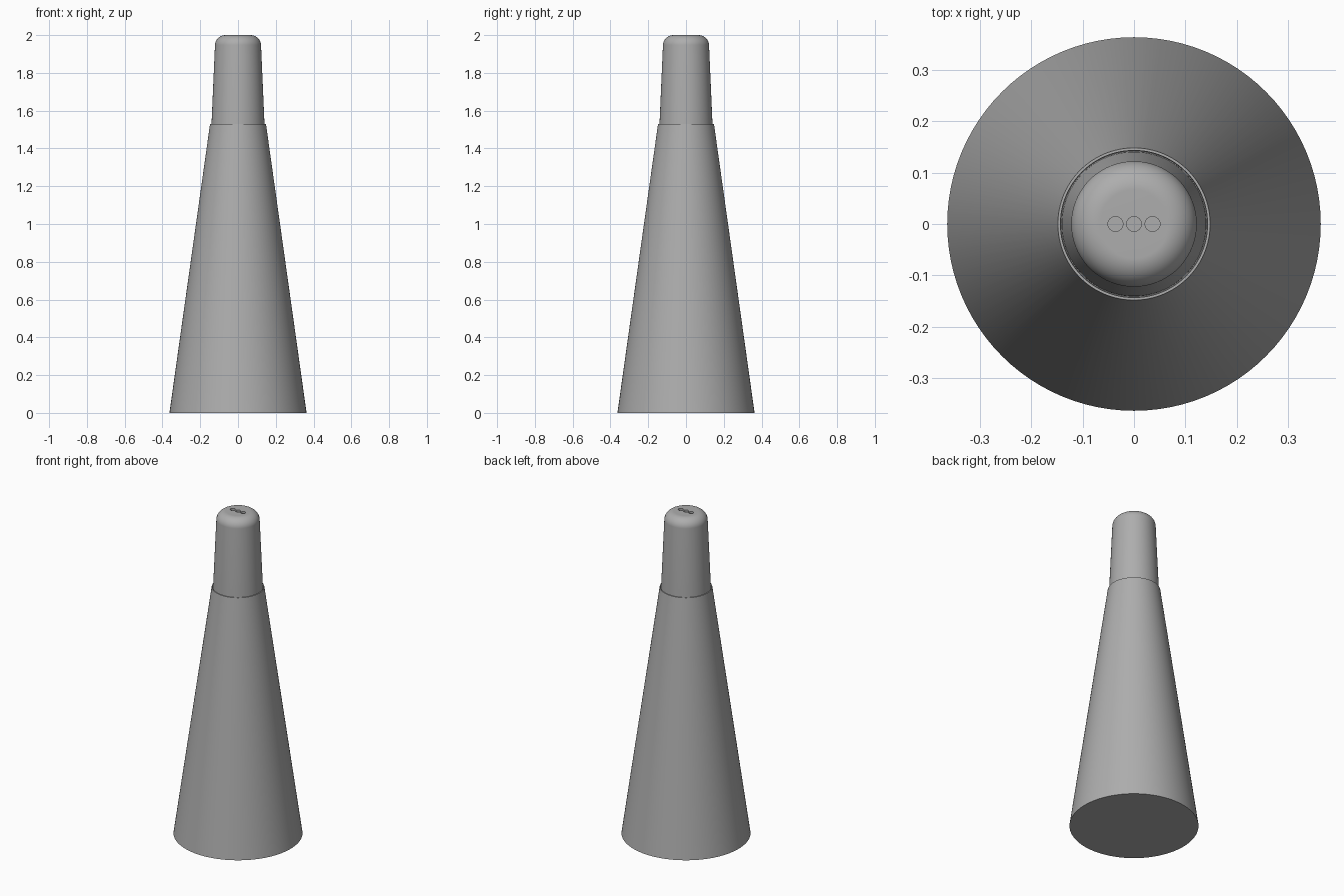
import bpy, bmesh, math

if "Cube" in bpy.data.objects:
    bpy.data.objects.remove(bpy.data.objects["Cube"])

SEGMENTS = 96

# Dark grey finish
grey = bpy.data.materials.new("dark_grey")
grey.diffuse_color = (0.42, 0.42, 0.42, 1)
grey.use_nodes = True
grey.node_tree.nodes["Principled BSDF"].inputs["Base Color"].default_value = grey.diffuse_color


def lathe(name, profile):
    """Revolve (radius, z) points around z; the ends are closed with caps."""
    bm = bmesh.new()
    rings = []
    for r, z in profile:
        rings.append([bm.verts.new((r * math.cos(2 * math.pi * i / SEGMENTS),
                                    r * math.sin(2 * math.pi * i / SEGMENTS), z))
                      for i in range(SEGMENTS)])
    for low, high in zip(rings, rings[1:]):
        for i in range(SEGMENTS):
            j = (i + 1) % SEGMENTS
            bm.faces.new((low[i], low[j], high[j], high[i]))
    bm.faces.new(rings[0][::-1])
    bm.faces.new(rings[-1])
    bmesh.ops.recalc_face_normals(bm, faces=bm.faces)
    mesh = bpy.data.meshes.new(name)
    bm.to_mesh(mesh)
    bm.free()
    mesh.materials.append(grey)
    obj = bpy.data.objects.new(name, mesh)
    bpy.context.collection.objects.link(obj)
    return obj


def smooth(obj):
    bpy.ops.object.select_all(action='DESELECT')
    obj.select_set(True)
    bpy.context.view_layer.objects.active = obj
    bpy.ops.object.shade_smooth_by_angle(angle=math.radians(30))


# Tapered body with a thin flat lip around the cap
body = lathe("body", [(0.363, 0), (0.148, 1.53), (0.143, 1.53), (0.142, 1.51)])

# Tapered cap with a rounded top
shoulder = [(0.066 + 0.056 * math.cos(math.radians(a)),
             1.945 + 0.055 * math.sin(math.radians(a))) for a in range(3, 91, 3)]
cap = lathe("cap", [(0.141, 1.505), (0.14, 1.535)] + shoulder)

# Three pouring holes in a row
for k in (-1, 0, 1):
    bpy.ops.mesh.primitive_cylinder_add(vertices=32, radius=0.0145, depth=0.06,
                                        location=(k * 0.036, 0, 2.0))
    cutter = bpy.context.object
    cutter.name = "hole_cutter"
    cutter.data.materials.append(grey)
    cutter.hide_render = True
    cutter.hide_set(True)
    cut = cap.modifiers.new("hole", 'BOOLEAN')
    cut.operation = 'DIFFERENCE'
    cut.solver = 'EXACT'
    cut.object = cutter

for part in (body, cap):
    smooth(part)
